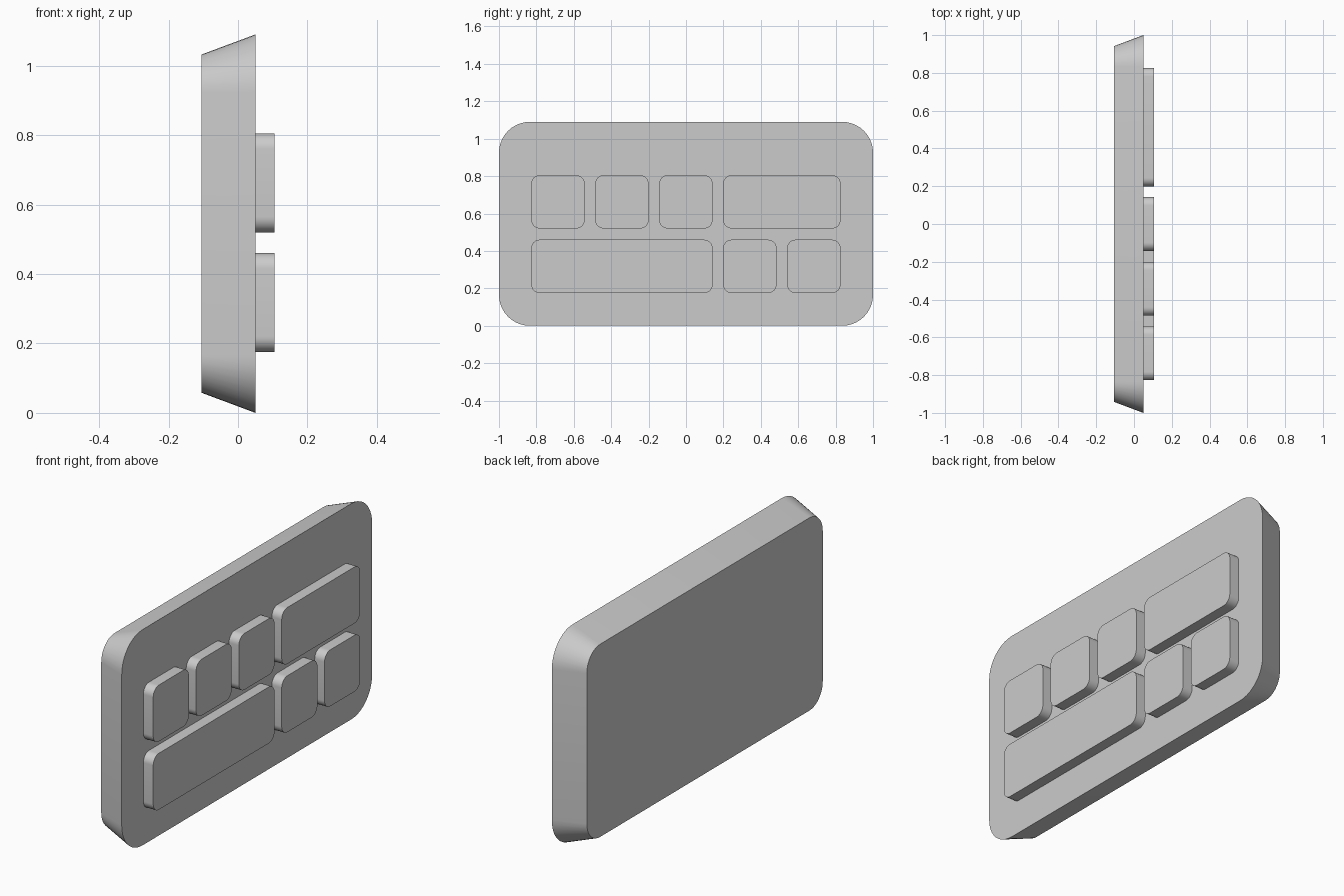
import bpy, bmesh, math

cube = bpy.data.objects.get("Cube")
if cube:
    bpy.data.objects.remove(cube, do_unlink=True)

GREY = (0.6, 0.6, 0.6, 1.0)
grey = bpy.data.materials.new("plain grey")
grey.use_nodes = True
grey.diffuse_color = GREY
grey.node_tree.nodes["Principled BSDF"].inputs["Base Color"].default_value = GREY


def rounded_outline(y0, y1, z0, z1, radius, steps=10):
    """Rounded rectangle in the YZ plane, counter-clockwise seen from +x."""
    centres = [(y1 - radius, z1 - radius), (y0 + radius, z1 - radius),
               (y0 + radius, z0 + radius), (y1 - radius, z0 + radius)]
    points = []
    for corner, (cy, cz) in enumerate(centres):
        for i in range(steps + 1):
            a = math.pi / 2 * (corner + i / steps)
            points.append((cy + radius * math.cos(a), cz + radius * math.sin(a)))
    return points


def slab(name, x_back, x_front, bounds, radius, inset=0.0):
    """Rounded slab along x, with its back outline drawn in by inset."""
    y0, y1, z0, z1 = bounds
    bm = bmesh.new()
    back = [bm.verts.new((x_back, y, z)) for y, z in rounded_outline(
        y0 + inset, y1 - inset, z0 + inset, z1 - inset, radius - inset)]
    front = [bm.verts.new((x_front, y, z)) for y, z in rounded_outline(
        y0, y1, z0, z1, radius)]
    bm.faces.new(front)
    bm.faces.new(back[::-1])
    for i in range(len(front)):
        j = (i + 1) % len(front)
        bm.faces.new((back[i], back[j], front[j], front[i]))
    bmesh.ops.recalc_face_normals(bm, faces=bm.faces)
    mesh = bpy.data.meshes.new(name)
    bm.to_mesh(mesh)
    bm.free()
    mesh.materials.append(grey)
    obj = bpy.data.objects.new(name, mesh)
    bpy.context.collection.objects.link(obj)
    bpy.ops.object.select_all(action='DESELECT')
    obj.select_set(True)
    bpy.context.view_layer.objects.active = obj
    bpy.ops.object.shade_smooth_by_angle(angle=math.radians(35))
    return obj


# Tapered backing plate
FACE = 0.05
slab("backing_plate", -0.105, FACE, (-1, 1, 0, 1.09), 0.165, inset=0.058)

# Raised keys: each row fills the same width, in units of one key pitch
PITCH, KEY, LEFT = 0.342, 0.285, -0.827
rows = {"upper": (0.52, [1, 1, 1, 2]), "lower": (0.175, [3, 1, 1])}
for row, (z, widths) in rows.items():
    column = 0
    for number, units in enumerate(widths, 1):
        y = LEFT + column * PITCH
        y_end = y + KEY + (units - 1) * PITCH
        slab(f"{row}_key_{number}", FACE, 0.105, (y, y_end, z, z + KEY), 0.045)
        column += units
